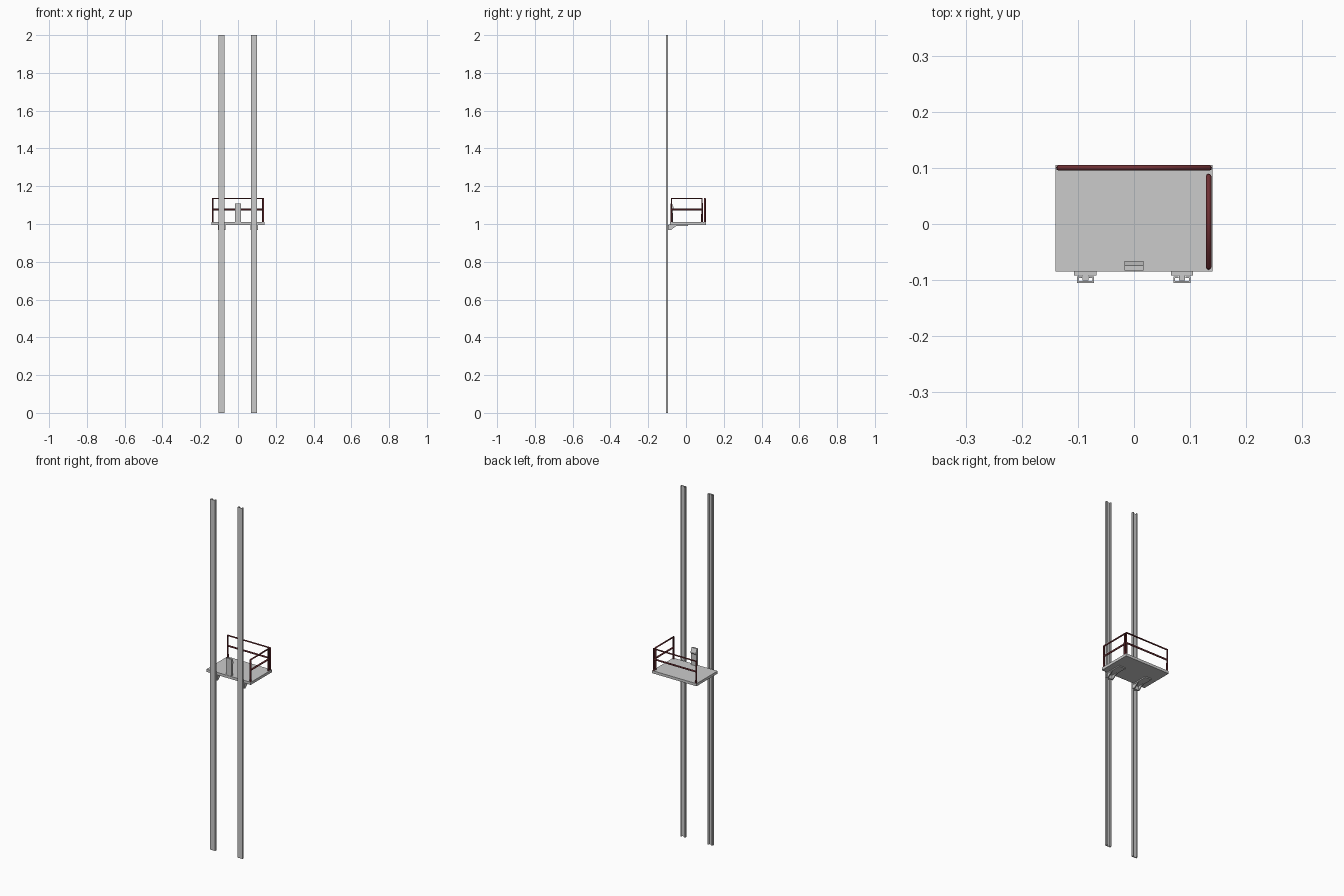
import bpy

if "Cube" in bpy.data.objects:
    bpy.data.objects.remove(bpy.data.objects["Cube"])

red = bpy.data.materials.new("rail_red")
red.diffuse_color = (0.16, 0.03, 0.035, 1)
red.use_nodes = True
red.node_tree.nodes["Principled BSDF"].inputs["Base Color"].default_value = red.diffuse_color


def make(name, verts, faces, mat=None):
    me = bpy.data.meshes.new(name)
    me.from_pydata(verts, [], faces)
    me.update()
    ob = bpy.data.objects.new(name, me)
    bpy.context.collection.objects.link(ob)
    if mat:
        me.materials.append(mat)
    return ob


def prism(name, pts, a, b, axis):
    """Extrude a 2D profile from a to b along the axis ('x' takes y,z; 'z' takes x,y)."""
    n = len(pts)
    place = (lambda p, t: (t, p[0], p[1])) if axis == 'x' else (lambda p, t: (p[0], p[1], t))
    verts = [place(p, a) for p in pts] + [place(p, b) for p in pts]
    faces = [tuple(reversed(range(n))), tuple(range(n, 2 * n))]
    faces += [(i, (i + 1) % n, n + (i + 1) % n, n + i) for i in range(n)]
    return make(name, verts, faces)


def box(name, x0, x1, y0, y1, z0, z1):
    return prism(name, [(x0, y0), (x1, y0), (x1, y1), (x0, y1)], z0, z1, 'z')


def tube(name, paths, r):
    """Round bars along several open paths."""
    cu = bpy.data.curves.new(name, 'CURVE')
    cu.dimensions = '3D'
    cu.bevel_depth = r
    cu.bevel_resolution = 2
    cu.use_fill_caps = True
    for path in paths:
        s = cu.splines.new('POLY')
        s.points.add(len(path) - 1)
        for p, co in zip(s.points, path):
            p.co = (*co, 1)
    cu.materials.append(red)
    ob = bpy.data.objects.new(name, cu)
    bpy.context.collection.objects.link(ob)


def guard(name, p, q):
    """Guard rail hoop with a middle bar between floor points p and q."""
    def at(c, z):
        return (c[0], c[1], z)
    tube(name, [[at(p, 1.005), at(p, 1.135), at(q, 1.135), at(q, 1.005)],
                [at(p, 1.076), at(q, 1.076)]], 0.0048)


# platform deck
box("platform", -0.14, 0.14, -0.085, 0.105, 0.996, 1.011)

# guard rails on the back and right sides
guard("back_guard_rail", (-0.134, 0.100), (0.134, 0.100))
guard("side_guard_rail", (0.133, -0.077), (0.133, 0.085))

# control pedestal with slanted top
prism("control_pedestal", [(-0.083, 1.01), (-0.070, 1.01), (-0.070, 1.075), (-0.066, 1.08),
                           (-0.066, 1.088), (-0.074, 1.108), (-0.083, 1.108)], -0.017, 0.017, 'x')

for side, cx in (("left", -0.0865), ("right", 0.0855)):
    # lipped channel mast, open to the back
    half = [(0.0155, -0.105), (0.0155, -0.094), (0.006, -0.094), (0.006, -0.0965),
            (0.0125, -0.0965), (0.0125, -0.102)]
    prof = half + [(-x, y) for x, y in reversed(half)]
    prism(side + "_mast", [(cx + x, y) for x, y in prof], 0, 2, 'z')
    # carriage plate and slider riding in the channel
    box(side + "_carriage_plate", cx - 0.02, cx + 0.02, -0.092, -0.085, 0.968, 0.998)
    box(side + "_slider", cx - 0.0055, cx + 0.0055, -0.101, -0.091, 0.97, 0.996)
    # support arm with gussets under the deck
    box(side + "_support_arm", cx - 0.02, cx + 0.02, -0.086, 0.01, 0.990, 0.997)
    for k, gx in enumerate((-0.018, 0.013)):
        prism(f"{side}_gusset_{k}", [(-0.086, 0.968), (-0.08, 0.968), (-0.05, 0.991), (-0.086, 0.991)],
              cx + gx, cx + gx + 0.005, 'x')
